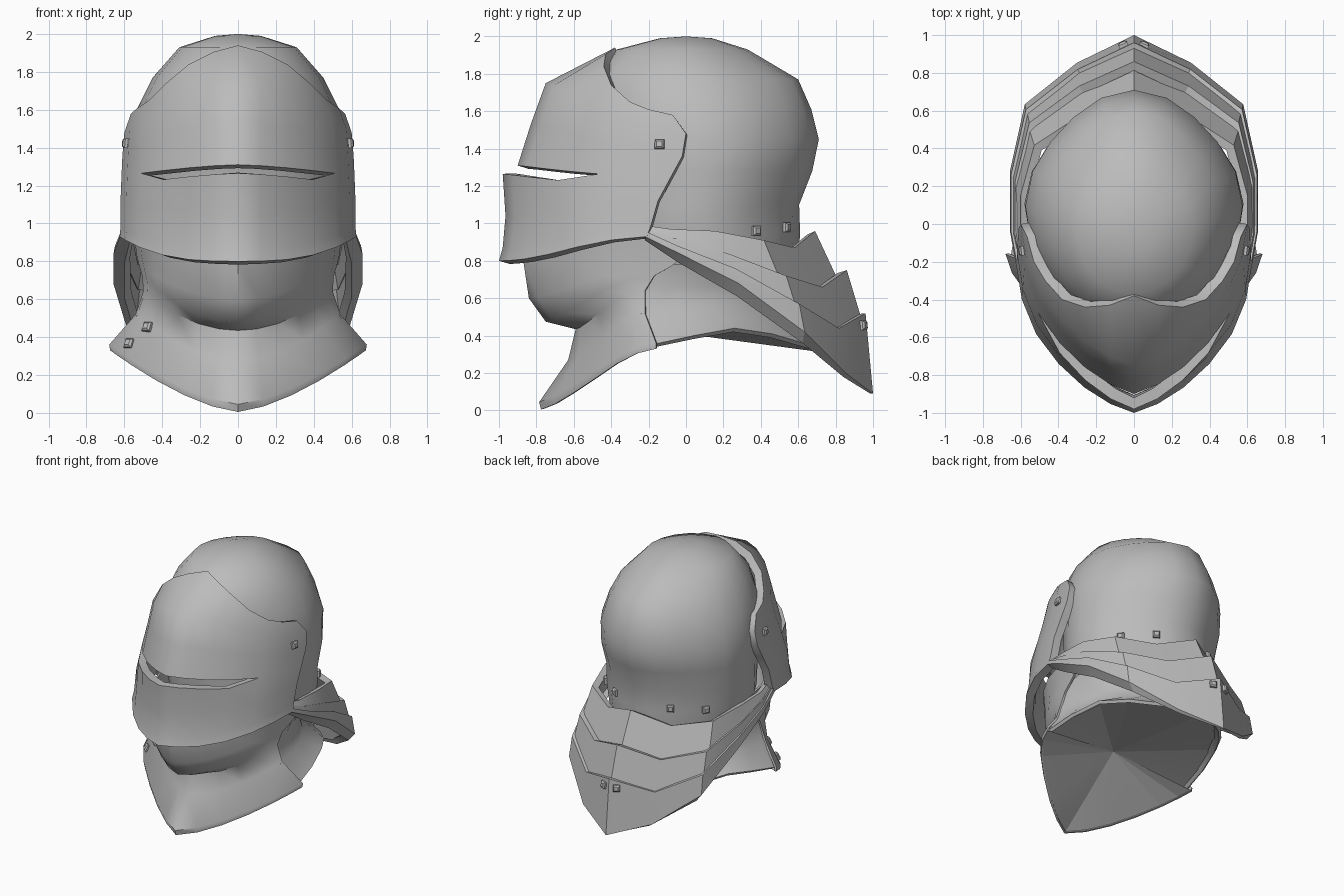
import bpy, bmesh, math
from mathutils import Vector
from mathutils.bvhtree import BVHTree

if "Cube" in bpy.data.objects:
    bpy.data.objects.remove(bpy.data.objects["Cube"])

steel = bpy.data.materials.new("brushed_steel")
steel.use_nodes = True
GREY = (0.5, 0.5, 0.5, 1)
steel.diffuse_color = GREY
steel.node_tree.nodes["Principled BSDF"].inputs["Base Color"].default_value = GREY

# Half outlines as (width fraction, depth fraction), centre line to side
KEEL = [(0, 1), (.2, .94), (.42, .83), (.64, .67), (.83, .47), (.95, .24), (1, 0)]
FLARE = [(0, 1), (.2, .88), (.42, .72), (.64, .53), (.83, .34), (.95, .16), (1, 0)]
FAN = [(0, 1), (.46, .88), (.88, .7), (1, .41), (1, .15), (.95, 0)]


def row(y_mid, z_mid, w, y_side, z_side, power=2, outline=KEEL):
    """Half ring from the centre line to a side point."""
    return [Vector((w * a, y_side + (y_mid - y_side) * b,
                    z_mid + (z_side - z_mid) * a ** power))
            for a, b in outline]


def lame_row(y_back, w, heights):
    return [Vector((w * a, -.22 + (y_back + .22) * b, z))
            for (a, b), z in zip(FAN, heights)]


def mirrored(half):
    return [Vector((-p.x, p.y, p.z)) for p in half[:0:-1]] + half


def finish(bm, name, thickness=0, angle=35):
    bmesh.ops.remove_doubles(bm, verts=bm.verts, dist=.0005)
    bm.normal_update()
    # Point the skin outwards so thickness grows inwards
    out = sum(f.normal.x * f.calc_center_median().x +
              f.normal.y * f.calc_center_median().y for f in bm.faces)
    if out < 0:
        bmesh.ops.reverse_faces(bm, faces=bm.faces)
    mesh = bpy.data.meshes.new(name)
    bm.to_mesh(mesh)
    bm.free()
    ob = bpy.data.objects.new(name, mesh)
    bpy.context.collection.objects.link(ob)
    mesh.materials.append(steel)
    bpy.ops.object.select_all(action='DESELECT')
    ob.select_set(True)
    bpy.context.view_layer.objects.active = ob
    # Apply thickness first so the plate rims stay crisp
    if thickness:
        mod = ob.modifiers.new("thickness", 'SOLIDIFY')
        mod.thickness = thickness
        mod.offset = -1
        bpy.ops.object.modifier_apply(modifier=mod.name)
    bpy.ops.object.shade_smooth_by_angle(angle=math.radians(angle))
    return ob


def loft(bm, rows, closed=False):
    grid = [[bm.verts.new(p) for p in r] for r in rows]
    n = len(grid[0])
    for a, b in zip(grid, grid[1:]):
        for i in range(n if closed else n - 1):
            j = (i + 1) % n
            bm.faces.new((a[i], a[j], b[j], b[i]))
    return grid


def shell(name, rows, thickness, angle=35):
    bm = bmesh.new()
    loft(bm, [mirrored(r) for r in rows])
    return finish(bm, name, thickness, angle)


def skull_point(t, z, front, back, w):
    """Point on an oval that is slightly pinched at its rear corners."""
    pinch = 1 - .06 * math.sin(2 * t) ** 2 * (math.cos(t) > 0)
    return Vector((w * math.sin(t) * pinch,
                   (front + back) / 2 + (back - front) / 2 * math.cos(t) * pinch, z))


# Skull: stacked oval rings (z, front y, back y, half width)
RINGS = [(1.99, -.14, .14, .12), (1.93, -.37, .33, .31), (1.77, -.51, .6, .45),
         (1.61, -.54, .67, .53), (1.45, -.52, .71, .575), (1.28, -.46, .675, .58),
         (1.1, -.45, .605, .57), (.95, -.45, .61, .565), (.78, -.42, .6, .53)]
SEGMENTS = 20
turns = [2 * math.pi * i / SEGMENTS for i in range(SEGMENTS)]
bm = bmesh.new()
grid = loft(bm, [[skull_point(t, *ring) for t in turns] for ring in RINGS], closed=True)
crown = bm.verts.new((0, 0, 2))
for i in range(SEGMENTS):
    bm.faces.new((crown, grid[0][(i + 1) % SEGMENTS], grid[0][i]))
skull = finish(bm, "skull", angle=60)

# Visor: brow and face plates joined beside the eye slit
brow_edge = [Vector(p) for p in [(0, -.38, 1.94), (.13, -.43, 1.905), (.26, -.44, 1.84),
                                 (.38, -.4, 1.74), (.47, -.3, 1.65), (.53, -.2, 1.61),
                                 (.565, -.07, 1.58)]]
brow = [brow_edge, row(-.75, 1.75, .6, 0, 1.48), row(-.83, 1.53, .61, -.02, 1.36),
        row(-.9, 1.31, .615, -.08, 1.25, 1.5)]
face = [row(-.98, 1.265, .615, -.08, 1.2, 1.5), row(-.965, 1.04, .62, -.15, 1.12),
        row(-.98, .87, .62, -.19, .98, 3), row(-1, .8, .625, -.21, .93, 3)]
face[0][4:] = brow[-1][4:]
bm = bmesh.new()
for plates in (brow, face):
    loft(bm, [mirrored(r) for r in plates])
visor = finish(bm, "visor", .06, 50)

# Chin guard flowing into the front collar, which ends in a narrow bevelled lip
bevor_rows = [row(-.88, .98, .55, 0, .95), row(-.87, .8, .535, 0, .83),
              row(-.84, .6, .52, -.08, .77), row(-.75, .475, .505, -.17, .72),
              row(-.59, .435, .5, -.22, .64), row(-.63, .27, .54, -.22, .52, 1.7, FLARE),
              row(-.785, .045, .68, -.16, .36, 1.5, FLARE),
              row(-.775, .005, .675, -.16, .33, 1.5, FLARE)]
bevor = shell("chin_and_front_collar", bevor_rows, .015, 45)

# Rear collar tucked inside the front one, its rim rising at the sides
rear_rim = [Vector(p) for p in [(0, .78, .3), (.13, .74, .33), (.28, .63, .36),
                                (.43, .46, .41), (.55, .26, .44), (.62, .04, .4),
                                (.655, -.19, .35)]]
rear_rows = [row(.62, .86, .52, -.1, .86), row(.56, .68, .485, -.24, .66),
             row(.6, .53, .53, -.24, .52), rear_rim]
shell("rear_collar", rear_rows, .025, 45)

# Closed underside, a shallow faceted cone inside the collar
rim = mirrored(bevor_rows[-1]) + mirrored(rear_rim)[::-1]
bm = bmesh.new()
centre = bm.verts.new((0, -.23, .44))
edge = [bm.verts.new(p * .985 + Vector((0, 0, .01))) for p in rim]
for i, v in enumerate(edge):
    bm.faces.new((centre, v, edge[(i + 1) % len(edge)]))
finish(bm, "collar_underside", angle=5)

# Three overlapping neck plates: rows of (back y, half width, heights), top first;
# the lower one turns under at its edge
LAMES = [("upper", (.69, .6, (.96, .87, .91, .96, .97, .99)),
          (.83, .635, (.66, .61, .67, .80, .89, .95))),
         ("middle", (.86, .63, (.75, .66, .72, .84, .92, .97)),
          (.95, .645, (.45, .39, .52, .72, .85, .94))),
         ("lower", (.96, .65, (.52, .44, .57, .76, .88, .96)),
          (1, .657, (.09, .2, .42, .68, .84, .93)),
          (.985, .6, (.09, .18, .36, .61, .79, .91)))]
lames = [shell(label + "_neck_plate", [lame_row(*r) for r in rows], .05, 25)
         for label, *rows in LAMES]


# Square rivets seated on a plate's skin
def rivet(name, plate, near):
    mesh = plate.data
    tree = BVHTree.FromPolygons([v.co for v in mesh.vertices],
                                [p.vertices[:] for p in mesh.polygons])
    spot, normal = tree.find_nearest(Vector(near))[:2]
    bm = bmesh.new()
    bmesh.ops.create_cube(bm, size=.05)
    bmesh.ops.bevel(bm, geom=[e for e in bm.edges if all(v.co.z > 0 for v in e.verts)],
                    offset=.01, segments=1, affect='EDGES')
    ob = finish(bm, name, angle=20)
    ob.location = spot
    ob.rotation_euler = normal.to_track_quat('Z', 'Y').to_euler()


for side, label in ((1, "left"), (-1, "right")):
    rivet(label + "_pivot_rivet", visor, (side * .65, -.15, 1.43))
    rivet(label + "_skull_rivet_front", skull, (side * .5, .42, .96))
    rivet(label + "_skull_rivet_back", skull, (side * .28, .6, .98))
    rivet(label + "_neck_plate_rivet", lames[2], (side * .08, 1, .46))
rivet("collar_rivet_upper", bevor, (-.49, -.36, .46))
rivet("collar_rivet_lower", bevor, (-.58, -.32, .37))
